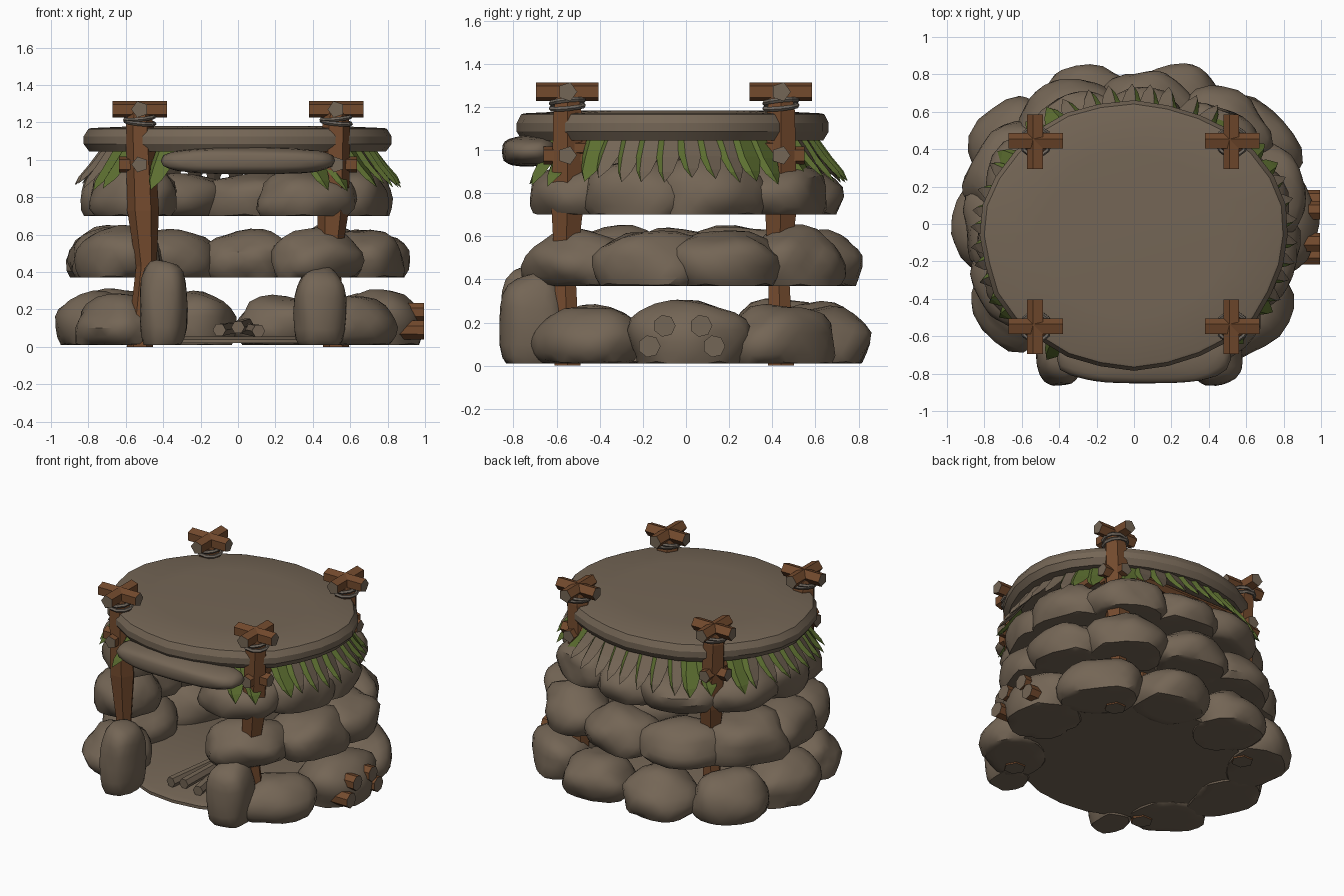
import bpy, bmesh, random
from math import sin, cos, pi, radians, copysign
from mathutils import Vector, Matrix, noise

random.seed(4)
if "Cube" in bpy.data.objects:
    bpy.data.objects.remove(bpy.data.objects["Cube"])


def material(name, rgb):
    m = bpy.data.materials.new(name)
    m.use_nodes = True
    m.diffuse_color = (*rgb, 1)
    m.node_tree.nodes["Principled BSDF"].inputs["Base Color"].default_value = (*rgb, 1)
    return m


STONE = material("brown stone", (0.175, 0.132, 0.092))
WOOD = material("dark wood", (0.175, 0.07, 0.027))
LEAF = material("leaf green", (0.108, 0.158, 0.03))
ROPE = material("grey rope", (0.16, 0.135, 0.11))


def finish(bm, name, mats, angle=35):
    bmesh.ops.recalc_face_normals(bm, faces=bm.faces[:])
    me = bpy.data.meshes.new(name)
    bm.to_mesh(me)
    bm.free()
    for m in mats:
        me.materials.append(m)
    for p in me.polygons:
        p.use_smooth = angle > 0
    if angle:
        me.set_sharp_from_angle(angle=radians(angle))
    ob = bpy.data.objects.new(name, me)
    bpy.context.collection.objects.link(ob)
    return ob


def boulder(name, centre, size, turn=0.0, low=-1.0, lump=0.2, square=0.95):
    """Lumpy, slightly boxy ellipsoid; all below low * height is pressed flat."""
    bm = bmesh.new()
    bmesh.ops.create_icosphere(bm, subdivisions=3, radius=1)
    seed = Vector((random.random(), random.random(), random.random())) * 50
    for v in bm.verts:
        bump = 1 + lump * noise.noise(v.co * 1.3 + seed)
        v.co = Vector([copysign(abs(c) ** square, c) * bump for c in v.co])
    reach = [max(abs(v.co[i]) for v in bm.verts) for i in range(3)]
    for v in bm.verts:
        v.co = Vector([c / r for c, r in zip(v.co, reach)])
        v.co.z = max(v.co.z, low)
        v.co = Vector([c * s for c, s in zip(v.co, size)])
    bm.transform(Matrix.Translation(centre) @ Matrix.Rotation(turn, 4, "Z"))
    return finish(bm, name, [STONE])


def log(name, points, radii, sides, mats):
    """Straight-sided log through points; the last material covers its ends."""
    bm = bmesh.new()
    points = [Vector(p) for p in points]
    turn = (points[-1] - points[0]).to_track_quat("Z", "Y")
    rings = []
    for p, r in zip(points, radii):
        rings.append([bm.verts.new(p + turn @ Vector((r * cos(a), r * sin(a), 0)))
                      for a in (2 * pi * i / sides for i in range(sides))])
    for a, b in zip(rings, rings[1:]):
        for i in range(sides):
            j = (i + 1) % sides
            bm.faces.new((a[i], a[j], b[j], b[i]))
    for ring in (rings[0], rings[-1]):
        bm.faces.new(ring).material_index = len(mats) - 1
    return finish(bm, name, mats, 0)


def lathe(name, centre, profile, sides, wobble):
    """Closed oval slab from (x radius, y radius, z) rings."""
    bm = bmesh.new()
    rough = [1 + random.uniform(-wobble, wobble) for _ in range(sides)]
    rings = []
    for rx, ry, z in profile:
        rings.append([bm.verts.new((centre[0] + rx * k * cos(2 * pi * i / sides),
                                    centre[1] + ry * k * sin(2 * pi * i / sides), z))
                      for i, k in enumerate(rough)])
    for a, b in zip(rings, rings[1:]):
        for i in range(sides):
            j = (i + 1) % sides
            bm.faces.new((a[i], a[j], b[j], b[i]))
    bm.faces.new(rings[0])
    bm.faces.new(rings[-1])
    return finish(bm, name, [STONE], 25)


# Three courses of wall stones, open at the front:
# name, base, height, x radius, y radius, y centre, stone angles
COURSES = [
    ("lower", 0.01, 0.29, 0.995, 0.87, 0.01, (-42, 0, 38, 72, 108, 143, 181, 219)),
    ("middle", 0.37, 0.28, 0.925, 0.815, 0.01, (-55, -18, 17, 50, 85, 120, 153, 182, 211)),
    ("upper", 0.70, 0.27, 0.845, 0.765, -0.03, (-55, -20, 15, 49, 85, 118, 150, 182, 210)),
]
for course, base, height, rx, ry, cy, angles in COURSES:
    for n, deg in enumerate(angles):
        a = radians(deg)
        depth = random.uniform(0.22, 0.24)
        width = random.uniform(0.27, 0.30)
        tall = height * random.uniform(0.62, 0.70)
        bulge = 1 + 0.07 * sin(2 * a) ** 2
        spot = ((rx - depth) * bulge * cos(a), cy + (ry - depth) * bulge * sin(a),
                base + 0.5 * tall)
        boulder(f"{course}_wall_stone_{n + 1}", spot, (depth, width, tall), a, -0.5)

# Doorway stones and lintel
boulder("door_stone_right", (-0.40, -0.705, 0.20), (0.132, 0.16, 0.28), 0, -0.68, 0.1, 0.8)
boulder("door_stone_left", (0.44, -0.705, 0.18), (0.145, 0.16, 0.25), 0, -0.68, 0.1, 0.8)
boulder("door_lintel", (0.05, -0.72, 0.995), (0.47, 0.135, 0.073), 0, -1, 0.08, 0.7)

# Floor and roof slabs
lathe("floor", (0, -0.04), [(0.74, 0.68, 0.02), (0.74, 0.68, 0.04), (0.70, 0.64, 0.055)], 24, 0.01)
lathe("roof_slab", (0, -0.06),
      [(0.74, 0.64, 1.05), (0.795, 0.695, 1.045), (0.825, 0.72, 1.085), (0.825, 0.72, 1.125),
       (0.80, 0.70, 1.165), (0.785, 0.685, 1.17), (0.50, 0.44, 1.182)], 28, 0.012)


def cross(name, x, y, z, reach, r):
    log(name + "_across", [(x - reach, y, z), (x + reach, y, z)], (r, r), 5, [WOOD, STONE])
    log(name + "_along", [(x, y - reach, z), (x, y + reach, z)], (r, r), 5, [WOOD, STONE])


# Corner posts with lashings and crossed pegs
for side, x in (("right", -0.525), ("left", 0.525)):
    for end, y in (("front", -0.55), ("back", 0.44)):
        name = f"{end}_{side}_post"
        inward = -0.035 if x > 0 else 0.035
        log(name, [(x, y, 0), (x + inward, y - 0.01, 0.43), (x + inward / 2, y, 0.73),
                   (x, y, 1.18), (x, y, 1.25)],
            (0.07, 0.055, 0.085, 0.075, 0.06), 6, [WOOD, STONE])
        cross(name + "_cap", x, y, 1.27, 0.145, 0.046)
        cross(name + "_peg", x, y, 0.975, 0.11, 0.044)
        for k in range(2):
            bpy.ops.mesh.primitive_torus_add(major_segments=10, minor_segments=5,
                                             major_radius=0.078, minor_radius=0.012,
                                             location=(x, y, 1.2 + 0.024 * k),
                                             rotation=(0.1, 0.1 - 0.2 * k, 0))
            bpy.context.object.name = f"{name}_rope_{k + 1}"
            bpy.context.object.data.materials.append(ROPE)

# Beams tying the posts under the roof
for side, x in (("right", -0.55), ("left", 0.55)):
    log(f"{side}_roof_beam", [(x, -0.55, 1.01), (x, 0.44, 1.01)], (0.035, 0.035), 5, [WOOD])
log("back_roof_beam", [(-0.53, 0.46, 1.01), (0.53, 0.46, 1.01)], (0.035, 0.035), 5, [WOOD])


def leaf(name, deg, width, drop, green):
    """Drooping blade, broad at the root; dry blades keep one green edge."""
    bm = bmesh.new()
    a = radians(deg)
    out = Vector((cos(a), sin(a), 0))
    side = Vector((-sin(a), cos(a), 0))
    root = Vector((0.72 * cos(a), -0.05 + 0.645 * sin(a), 1.045))
    lean = random.uniform(-0.03, 0.03)
    rows = []
    for t, w in ((0, 1.0), (0.4, 0.95), (0.75, 0.6)):
        c = root + out * (0.15 * t ** 1.1) + side * lean * t - Vector((0, 0, drop * t))
        edge = side * w * width
        rows.append([bm.verts.new(p) for p in
                     (c - edge, c - edge * 0.45 + out * 0.025, c + edge, c - out * 0.012)])
    tip = bm.verts.new(root + out * 0.155 + side * lean - Vector((0, 0, drop)))
    bm.faces.new(rows[0])
    for i in range(4):
        j = (i + 1) % 4
        faces = [bm.faces.new((p[i], p[j], q[j], q[i])) for p, q in zip(rows, rows[1:])]
        faces.append(bm.faces.new((rows[-1][i], rows[-1][j], tip)))
        for f in faces:
            f.material_index = 1 if green or i == 0 else 0
    finish(bm, name, [STONE, LEAF], 0)


# Fringe of leaves round the sides and back, greenest and broadest beside the posts
POST_ANGLES = (-43, 43, 137, 223)
fringe = [-58, 238] + [-49 + 7.8 * i for i in range(36)]
for n, deg in enumerate(fringe):
    near = min(abs(deg - p) for p in POST_ANGLES)
    if near > 3:
        green = near < 16
        leaf(f"fringe_leaf_{n + 1}", deg, 0.068 if green else 0.055,
             random.uniform(0.17, 0.2) + 0.02 * green, green)

# Firewood stacked through the left wall
for n, (y, z) in enumerate(((-0.17, 0.09), (-0.10, 0.185), (0.07, 0.185), (0.13, 0.09))):
    log(f"wall_log_{n + 1}", [(0.70, y, z), (0.995, y, z)], (0.05, 0.052), 7, [WOOD, STONE])

# Logs fanned across the floor
for n, (x0, x1, z) in enumerate(((-0.10, 0.02, 0.09), (0.0, 0.05, 0.105), (0.11, 0.0, 0.085))):
    log(f"hearth_log_{n + 1}", [(x0, -0.60, z), (x1, 0.12, z + 0.02)], (0.036, 0.03), 6, [STONE])
